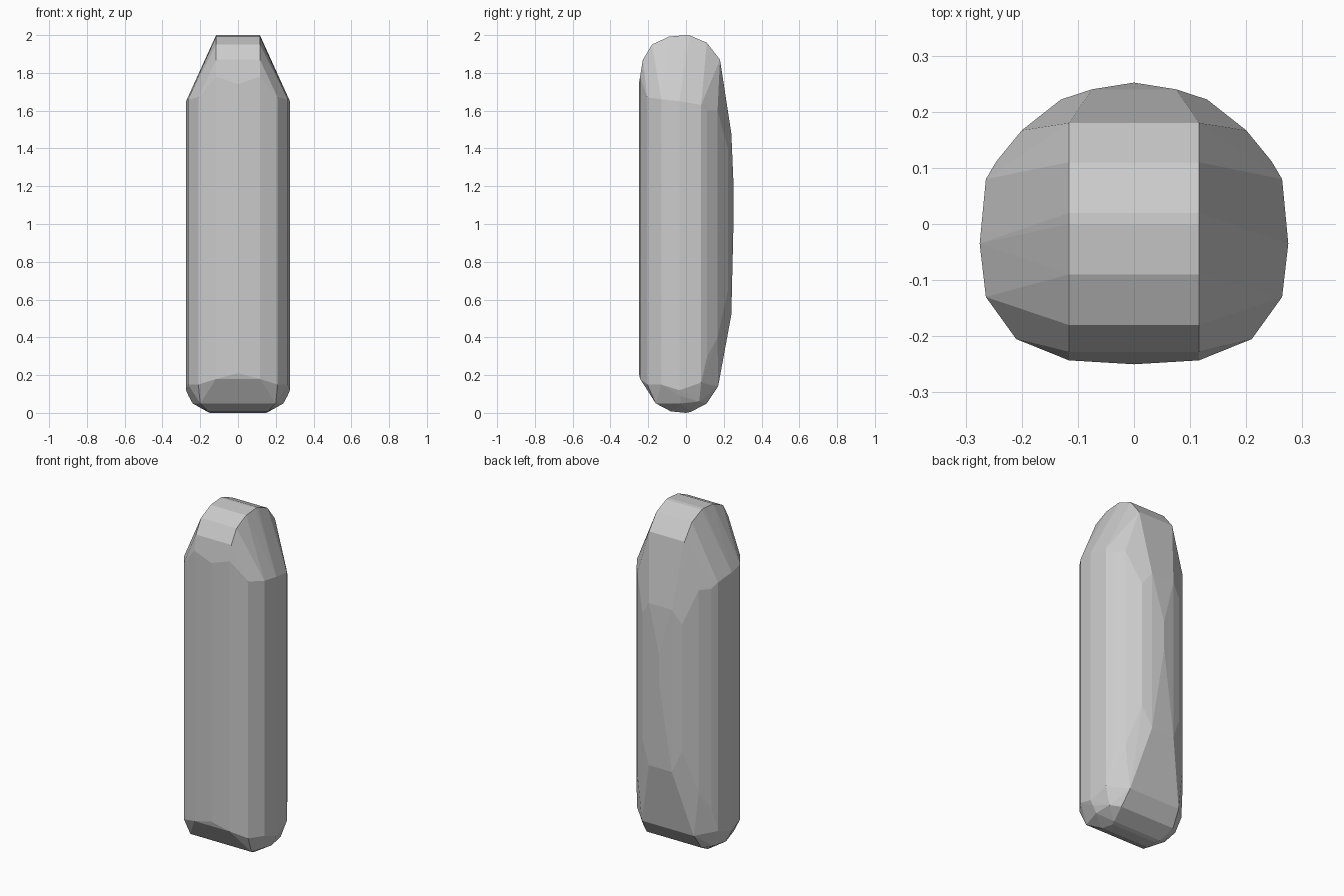
import bpy, bmesh, math

if "Cube" in bpy.data.objects:
    bpy.data.objects.remove(bpy.data.objects["Cube"])

points = []


def add(x, y, *heights):
    """Add a mirrored pair of points at each height."""
    for z in heights:
        for side in ((-1, 1) if x else (1,)):
            points.append((side * x, y, z))


# Rounded cap: an arch extruded across the narrow top
for y, z in [(-0.243, 1.78), (-0.228, 1.87), (-0.18, 1.95), (-0.09, 1.992),
             (0, 2.0), (0.02, 1.998), (0.11, 1.96), (0.18, 1.87)]:
    add(0.116, y, z)

# Body walls: x, y, lower height, upper height
for x, y, low, high in [(0.0, -0.25, 0.21, 1.74), (0.116, -0.243, 0.18, 1.74),
                        (0.21, -0.205, 0.15, 1.67), (0.264, -0.13, 0.15, 1.66),
                        (0.275, -0.035, 0.12, 1.65), (0.264, 0.08, 0.16, 1.63)]:
    add(x, y, low, high)

# Bulging back
add(0.245, 0.112, 0.3, 1.6)
add(0.2, 0.167, 0.4, 1.6)
add(0.13, 0.222, 0.65, 1.4)
add(0.075, 0.24, 0.52, 1.48)
add(0.0, 0.252, 1.03, 1.2)

# Rounded foot
for x, y, z in [(0.16, -0.08, 0.008), (0.15, 0.0, 0.0), (0.16, 0.025, 0.005),
                (0.2, -0.16, 0.05), (0.18, 0.11, 0.05), (0.17, 0.17, 0.14),
                (0.24, -0.03, 0.05), (0.262, -0.03, 0.09), (0.23, 0.07, 0.06)]:
    add(x, y, z)

# Wrap the guide points in one faceted shell
bm = bmesh.new()
for p in points:
    bm.verts.new(p)
hull = bmesh.ops.convex_hull(bm, input=bm.verts)
loose = [v for v in bm.verts if not v.link_faces]
bmesh.ops.delete(bm, geom=loose, context='VERTS')
bmesh.ops.dissolve_limit(bm, angle_limit=math.radians(1), verts=bm.verts, edges=bm.edges)
bmesh.ops.recalc_face_normals(bm, faces=bm.faces)
mesh = bpy.data.meshes.new("faceted_pillar")
bm.to_mesh(mesh)
bm.free()
bpy.context.collection.objects.link(bpy.data.objects.new("faceted_pillar", mesh))
